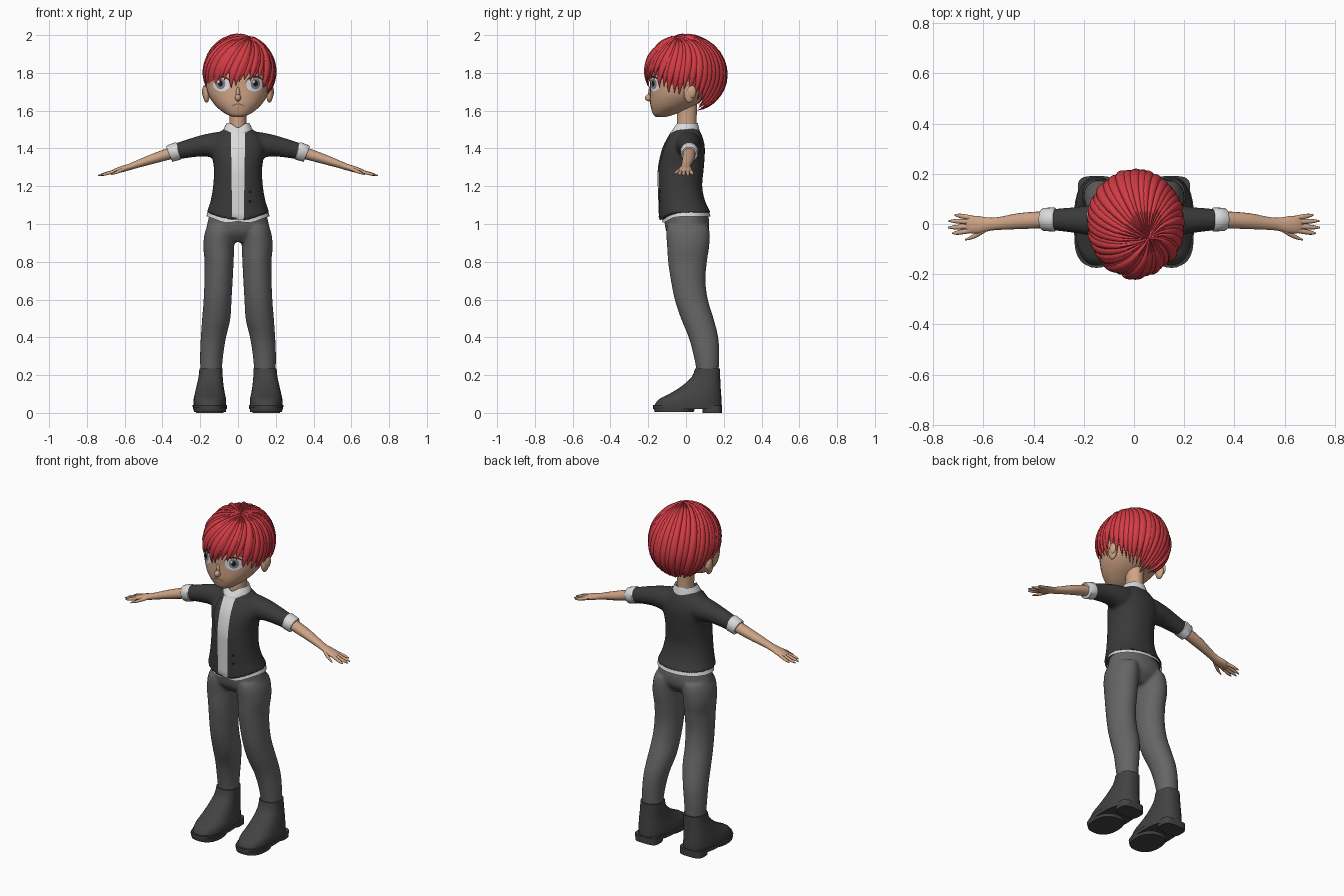
import bpy, bmesh, random
from math import sin, cos, pi, acos, radians, copysign
from mathutils import Vector

random.seed(4)
if "Cube" in bpy.data.objects:
    bpy.data.objects.remove(bpy.data.objects["Cube"])


def material(name, r, g, b):
    m = bpy.data.materials.new(name)
    m.use_nodes = True
    m.diffuse_color = (r, g, b, 1)
    bsdf = next(n for n in m.node_tree.nodes if n.type == 'BSDF_PRINCIPLED')
    bsdf.inputs["Base Color"].default_value = (r, g, b, 1)
    bsdf.inputs["Roughness"].default_value = 0.8
    return m


RED = material("hair red", .66, .045, .06)
SKIN = material("skin", .62, .37, .24)
CHARCOAL = material("jacket charcoal", .042, .042, .042)
GREY = material("trouser grey", .13, .13, .13)
WHITE = material("shirt white", .7, .7, .7)
LEATHER = material("shoe dark grey", .055, .055, .055)
EYE = material("eye white", .85, .87, .9)
IRIS = material("iris grey", .2, .23, .28)
BLACK = material("black", .01, .01, .01)
LIP = material("lip brown", .25, .11, .08)


def finish(name, bm, mat, fuse=0):
    """Turn a bmesh into a smooth object, optionally fusing its pieces."""
    bmesh.ops.recalc_face_normals(bm, faces=bm.faces)
    mesh = bpy.data.meshes.new(name)
    bm.to_mesh(mesh)
    bm.free()
    mesh.materials.append(mat)
    obj = bpy.data.objects.new(name, mesh)
    bpy.context.collection.objects.link(obj)
    bpy.ops.object.select_all(action='DESELECT')
    obj.select_set(True)
    bpy.context.view_layer.objects.active = obj
    bpy.ops.object.shade_smooth_by_angle(angle=radians(45))
    if fuse:
        remesh = obj.modifiers.new("fuse", 'REMESH')
        remesh.mode = 'VOXEL'
        remesh.voxel_size = fuse
        remesh.use_smooth_shade = True
        relax = obj.modifiers.new("relax", 'SMOOTH')
        relax.iterations = 5
    return obj


def refine(rows, steps=4):
    """Catmull-Rom interpolation of rows of numbers."""
    out = []
    last = len(rows) - 1
    for i in range(last):
        p = [rows[min(max(j, 0), last)] for j in (i - 1, i, i + 1, i + 2)]
        for s in range(steps):
            t = s / steps
            out.append([b + .5 * t * (c - a + t * (2 * a - 5 * b + 4 * c - d + t * (3 * (b - c) + d - a)))
                        for a, b, c, d in zip(*p)])
    return out + [list(rows[-1])]


def skin_rings(bm, rings, cap=True):
    loops = [[bm.verts.new(p) for p in ring] for ring in rings]
    n = len(loops[0])
    for a, b in zip(loops, loops[1:]):
        for i in range(n):
            j = (i + 1) % n
            bm.faces.new((a[i], a[j], b[j], b[i]))
    if cap:
        bm.faces.new(loops[0])
        bm.faces.new(loops[-1])


def stack(bm, rows, side=1, power=2, steps=4, cap=True, lift=None, n=32):
    """Loft level rings; row = height, centre x, half width, front y, back y."""
    rings = []
    rows = refine(rows, steps)
    for k, (z, cx, w, front, back) in enumerate(rows):
        ring = []
        for i in range(n):
            c, s = cos(2 * pi * i / n), sin(2 * pi * i / n)
            x = copysign(abs(c) ** (2 / power), c) * w
            y = copysign(abs(s) ** (2 / power), s) * (back - front) / 2
            dz = lift(-s, k / (len(rows) - 1)) if lift else 0
            ring.append((side * (cx + x), (front + back) / 2 + y, z + dz))
        rings.append(ring)
    skin_rings(bm, rings, cap)


def sweep(bm, rows, hint, side=1, n=16):
    """Tube along rows of x, y, z, radius along hint, radius across it."""
    pts = [Vector((side * r[0], r[1], r[2])) for r in rows]
    rings = []
    for i, p in enumerate(pts):
        t = (pts[min(i + 1, len(pts) - 1)] - pts[max(i - 1, 0)]).normalized()
        u = hint(p)
        u = (u - t * u.dot(t)).normalized()
        v = t.cross(u)
        rings.append([p + u * rows[i][3] * cos(2 * pi * k / n) + v * rows[i][4] * sin(2 * pi * k / n)
                      for k in range(n)])
    skin_rings(bm, rings)


def along_y(p):
    return Vector((0, 1, 0))


def ball(bm, centre, size):
    made = bmesh.ops.create_uvsphere(bm, u_segments=20, v_segments=12, radius=1)
    for v in made["verts"]:
        v.co = Vector(centre) + Vector(a * b for a, b in zip(v.co, size))


def plate(name, shape, target, mat, offset, nu=12, nv=6, start=-.24):
    """Thin patch given by shape(u, v) -> x, z and projected onto the target's front."""
    bm = bmesh.new()
    grid = []
    for i in range(nu + 1):
        xz = [shape(i / nu, j / nv) for j in range(nv + 1)]
        grid.append([bm.verts.new((x, start, z)) for x, z in xz])
    for a, b in zip(grid, grid[1:]):
        for j in range(nv):
            bm.faces.new((a[j], a[j + 1], b[j + 1], b[j]))
    bmesh.ops.remove_doubles(bm, verts=bm.verts, dist=1e-5)
    obj = finish(name, bm, mat)
    if obj.data.polygons[0].normal.y > 0:
        obj.data.flip_normals()
    wrap = obj.modifiers.new("wrap", 'SHRINKWRAP')
    wrap.target = target
    wrap.wrap_method = 'PROJECT'
    wrap.use_project_y = True
    wrap.wrap_mode = 'ABOVE_SURFACE'
    wrap.offset = offset


def disc(cx, cz, rx, rz):
    return lambda u, v: (cx + rx * v * cos(2 * pi * u), cz + rz * v * sin(2 * pi * u))


def hem(front, along):
    return -.045 * max(0, front) ** 3 * max(0, 1 - 3 * along)


# Jacket: body and short sleeves fused together
bm = bmesh.new()
stack(bm, [(1.06, 0, .166, -.143, .132), (1.12, 0, .146, -.144, .102), (1.2, 0, .132, -.146, .086),
           (1.3, 0, .128, -.145, .095), (1.4, 0, .145, -.122, .1), (1.46, 0, .125, -.092, .088),
           (1.505, 0, .072, -.066, .066)], power=2.2, lift=hem)
for side in (1, -1):
    sweep(bm, refine([(.06, .01, 1.418, .07, .07), (.12, .012, 1.417, .07, .069), (.18, .015, 1.415, .06, .058),
                      (.25, .016, 1.402, .05, .05), (.34, .018, 1.38, .041, .042)]), along_y, side, 24)
jacket = finish("jacket", bm, CHARCOAL, .009)

# Shirt: front panel, collar, hem and rolled cuffs
plate("shirt_front", lambda u, v: ((v - .5) * (.06 + .014 * u), 1.025 + .455 * u), jacket, WHITE, .004, 24, 4)
bm = bmesh.new()
stack(bm, [(1.482, 0, .08, -.084, .074), (1.5, 0, .077, -.08, .071), (1.535, 0, .06, -.06, .062)],
      cap=False, lift=lambda f, t: -.025 * t * max(0, f) ** 8)
finish("shirt_collar", bm, WHITE)
bm = bmesh.new()
stack(bm, [(1.04, 0, .168, -.126, .13), (1.08, 0, .156, -.122, .118)], steps=2, cap=False,
      lift=lambda f, t: -.045 * max(0, f) ** 3 + .02 * max(0, f) ** 30)
finish("shirt_hem", bm, WHITE)
for side, label in ((1, "left"), (-1, "right")):
    bm = bmesh.new()
    sweep(bm, [(.313, .018, 1.388, .043, .043), (.317, .018, 1.387, .048, .048),
               (.36, .018, 1.373, .046, .046), (.365, .018, 1.371, .041, .041)], along_y, side, 24)
    finish(label + "_cuff", bm, WHITE)
    plate(label + "_lapel", lambda u, v: (side * (.036 + v * .04 * sin(pi * (.15 + .85 * u))), 1.47 - .2 * u),
          jacket, CHARCOAL, .006)
for z in (1.17, 1.12):
    plate("jacket_button", disc(.062, z, .009, .009), jacket, BLACK, .004)

# Trousers: hips and both legs fused
bm = bmesh.new()
stack(bm, [(1.06, 0, .15, -.115, .115), (1, 0, .163, -.113, .124), (.95, 0, .17, -.1, .112),
           (.905, 0, .14, -.06, .07)])
for side in (1, -1):
    stack(bm, [(.99, .09, .073, -.1, .118), (.95, .097, .08, -.105, .126), (.88, .102, .082, -.1, .123),
               (.8, .1, .077, -.095, .111), (.7, .103, .075, -.08, .103), (.6, .108, .074, -.06, .116),
               (.5, .115, .075, -.027, .146), (.4, .13, .067, .014, .171), (.3, .14, .061, .041, .176),
               (.2, .143, .056, .06, .172)], side)
finish("trousers", bm, GREY, .009)

# Shoes with sole pad and heel
for side, label in ((1, "left"), (-1, "right")):
    bm = bmesh.new()
    stack(bm, [(.236, .143, .061, .048, .18), (.19, .145, .064, .03, .181), (.14, .148, .072, -.025, .183),
               (.1, .149, .08, -.09, .186), (.07, .149, .086, -.146, .188), (.035, .149, .086, -.168, .188)],
          side, 2.4)
    stack(bm, [(.042, .149, .091, -.175, .192), (.02, .149, .09, -.174, .19)], side, 2.4, 1)
    stack(bm, [(.03, .149, .088, -.172, .05), (.004, .149, .084, -.165, .04)], side, 2.4, 1)
    stack(bm, [(.04, .149, .075, .084, .191), (0, .149, .073, .088, .19)], side, 3.5, 1)
    finish(label + "_shoe", bm, LEATHER)

# Bare forearms, hands and fingers
fingers = [((.645, -.025, 1.281), (.7, -.034, 1.265), (.724, -.037, 1.259)),
           ((.65, -.009, 1.28), (.71, -.013, 1.264), (.741, -.014, 1.256)),
           ((.65, .008, 1.28), (.705, .011, 1.264), (.738, .012, 1.256)),
           ((.64, .023, 1.282), (.69, .032, 1.268), (.714, .036, 1.262)),
           ((.59, -.02, 1.296), (.635, -.048, 1.276), (.672, -.063, 1.262))]
for side, label in ((1, "left"), (-1, "right")):
    bm = bmesh.new()
    sweep(bm, refine([(.34, .018, 1.38, .034, .032), (.45, .012, 1.345, .032, .026), (.53, .003, 1.318, .026, .02),
                      (.575, -.001, 1.302, .026, .017), (.62, -.003, 1.289, .035, .016),
                      (.655, -.002, 1.279, .034, .012), (.668, -.001, 1.275, .026, .007)]), along_y, side)
    for base, mid, tip in fingers:
        rows = [base + (.01, .01), mid + (.009, .008), tip + (.003, .003)]
        sweep(bm, refine(rows), along_y, side, 10)
    finish(label + "_arm", bm, SKIN)

# Head, neck, nose and ears
bm = bmesh.new()
stack(bm, [(1.566, 0, .022, -.158, -.11), (1.58, 0, .06, -.174, -.06), (1.61, 0, .102, -.184, .01),
           (1.64, 0, .13, -.19, .065), (1.68, 0, .155, -.191, .115), (1.73, 0, .169, -.19, .15),
           (1.8, 0, .168, -.19, .165), (1.88, 0, .14, -.155, .14), (1.95, 0, .07, -.08, .08)], power=2.2)
head = finish("head", bm, SKIN)
bm = bmesh.new()
stack(bm, [(1.47, 0, .05, -.052, .058), (1.54, 0, .045, -.048, .056), (1.66, 0, .05, -.05, .06)])
finish("neck", bm, SKIN)
bm = bmesh.new()
ball(bm, (0, -.193, 1.668), (.016, .024, .019))
ball(bm, (0, -.187, 1.69), (.011, .013, .035))
finish("nose", bm, SKIN)
for side, label in ((1, "left"), (-1, "right")):
    bm = bmesh.new()
    ball(bm, (side * .167, .018, 1.69), (.018, .03, .048))
    ball(bm, (side * .178, .03, 1.7), (.012, .024, .034))
    finish(label + "_ear", bm, SKIN)

# Painted face details
plate("mouth", lambda u, v: ((u - .5) * .064, 1.63 + .005 * v - .004 * cos(2 * pi * u)), head, LIP, .002, 12, 2)
for side, label in ((1, "left"), (-1, "right")):
    plate(label + "_eye_white", disc(side * .087, 1.738, .044, .036), head, EYE, .002, 24)
    plate(label + "_iris", disc(side * .09, 1.742, .024, .029), head, IRIS, .004, 20)
    plate(label + "_pupil", disc(side * .09, 1.744, .012, .016), head, BLACK, .006, 16)
    plate(label + "_eye_glint", disc(side * .09 - .01, 1.754, .006, .007), head, EYE, .008)
    plate(label + "_lash", lambda u, v: (side * .087 - .048 * cos(pi * u), 1.742 + (.034 + .008 * v) * sin(pi * u)),
          head, BLACK, .005, 16, 2)
    plate(label + "_brow", lambda u, v: (side * (.045 + .08 * u), 1.795 + .008 * v + .012 * sin(pi * u)),
          head, LIP, .003, 8, 2)

# Hair: swirled scalp cap covered with tapered locks
CENTRE = Vector((.007, 0, 1.79))
RIM = [(0, 1.745), (.45, 1.775), (.8, 1.735), (1.1, 1.69), (1.35, 1.68), (1.6, 1.72), (1.9, 1.66),
       (2.4, 1.61), (pi, 1.595)]


def rim_angle(phi):
    phi = min(abs((phi + pi) % (2 * pi) - pi), pi - .001)
    for (a, za), (b, zb) in zip(RIM, RIM[1:]):
        if a <= phi <= b:
            return acos((za + (zb - za) * (phi - a) / (b - a) - CENTRE.z) / .21)


def scalp(phi, t, scale):
    theta = t * rim_angle(phi)
    rest = max(0, 1 - t)
    turn = phi + .55 * rest
    d = Vector((sin(theta) * sin(turn), -sin(theta) * cos(turn), cos(theta)))
    d = (d + Vector((.28, -.28, 0)) * rest ** 1.5).normalized()
    return CENTRE + Vector((d.x * .182, d.y * .206, d.z * .2)) * scale, sin(theta)


def lock(bm, phi, reach, width, scale):
    rows = []
    for i in range(17):
        f = i / 16
        p, spread = scalp(phi, f * reach, scale)
        taper = 1.04 - max(0, (f - .55) / .45) ** 2
        rows.append((*p, .015 * taper, width * max(spread, .2) * taper))
    sweep(bm, rows, lambda p: (p - CENTRE).normalized(), n=10)


bm = bmesh.new()
skin_rings(bm, [[scalp(2 * pi * i / 64, .01 + .89 * j / 16, .99)[0] for i in range(64)] for j in range(17)], False)
finish("hair_cap", bm, RED)
bm = bmesh.new()
count = 42
for i in range(count):
    lock(bm, 2 * pi * (i + random.uniform(-.2, .2)) / count, random.uniform(.98, 1.05), .022,
         random.uniform(.985, 1.02))
for phi, reach in ((-.24, 1.12), (-.1, 1.06), (-.75, 1.05), (.8, 1.04)):
    lock(bm, phi, reach, .025, 1.03)
finish("hair_locks", bm, RED)
